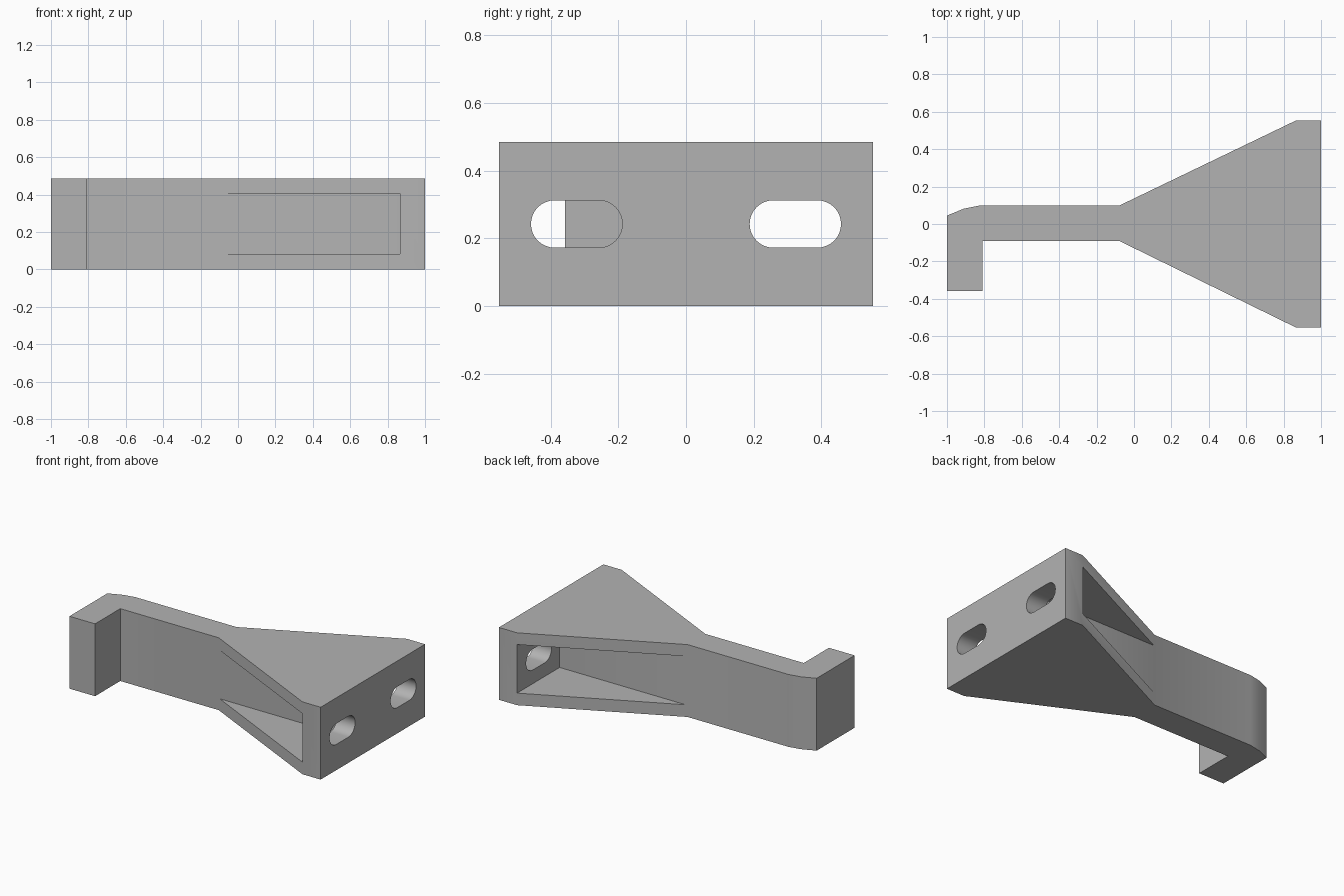
import bpy, bmesh, math

cube = bpy.data.objects.get("Cube")
if cube:
    bpy.data.objects.remove(cube, do_unlink=True)

HEIGHT = 0.485
PLATE_X = 0.865
ARM_BACK, ARM_FRONT, PLATE_Y = 0.098, -0.09, 0.553

grey = bpy.data.materials.new("plain grey")
grey.use_nodes = True
colour = (0.45, 0.45, 0.45, 1)
grey.diffuse_color = colour
grey.node_tree.nodes["Principled BSDF"].inputs["Base Color"].default_value = colour


def prism(name, outline, direction):
    """Extrude a closed 3D outline along a direction."""
    bm = bmesh.new()
    face = bm.faces.new([bm.verts.new(p) for p in outline])
    ext = bmesh.ops.extrude_face_region(bm, geom=[face])["geom"]
    bmesh.ops.translate(bm, vec=direction,
                        verts=[v for v in ext if isinstance(v, bmesh.types.BMVert)])
    bmesh.ops.recalc_face_normals(bm, faces=bm.faces)
    mesh = bpy.data.meshes.new(name)
    bm.to_mesh(mesh)
    bm.free()
    mesh.materials.append(grey)
    obj = bpy.data.objects.new(name, mesh)
    bpy.context.collection.objects.link(obj)
    return obj


# Hooked arm flaring out into a mounting plate
profile = [(-1, -0.357), (-0.81, -0.357), (-0.81, ARM_FRONT), (-0.08, ARM_FRONT),
           (PLATE_X, -PLATE_Y), (1, -PLATE_Y), (1, PLATE_Y), (PLATE_X, PLATE_Y),
           (-0.08, ARM_BACK), (-0.83, ARM_BACK), (-0.91, 0.082), (-1, 0.045)]
bracket = prism("hooked_bracket", [(x, y, 0) for x, y in profile], (0, 0, HEIGHT))

cutters = []
for side, web in ((1, ARM_BACK + 0.005), (-1, ARM_FRONT - 0.005)):
    # Pocket beside the central web
    box = [(-0.2, web), (PLATE_X, web), (PLATE_X, side * 0.8), (-0.2, side * 0.8)]
    cutters.append(prism("pocket_cutter", [(x, y, 0.081) for x, y in box], (0, 0, 0.325)))

    # Rounded bolt slot through the plate
    radius, half, steps = 0.07, 0.065, 16
    slot = []
    for end in (0, 1):
        for i in range(steps + 1):
            a = math.pi * (i / steps + end) - math.pi / 2
            y = side * 0.323 + (half if end == 0 else -half) + radius * math.cos(a)
            slot.append((0.8, y, HEIGHT / 2 + radius * math.sin(a)))
    cutters.append(prism("slot_cutter", slot, (0.3, 0, 0)))

bpy.ops.object.select_all(action="DESELECT")
bpy.context.view_layer.objects.active = bracket
bracket.select_set(True)
for cutter in cutters:
    mod = bracket.modifiers.new("cut", "BOOLEAN")
    mod.operation = "DIFFERENCE"
    mod.solver = "EXACT"
    mod.object = cutter
    bpy.ops.object.modifier_apply(modifier=mod.name)
    bpy.data.objects.remove(cutter, do_unlink=True)

bpy.ops.object.shade_smooth_by_angle(angle=math.radians(30))
